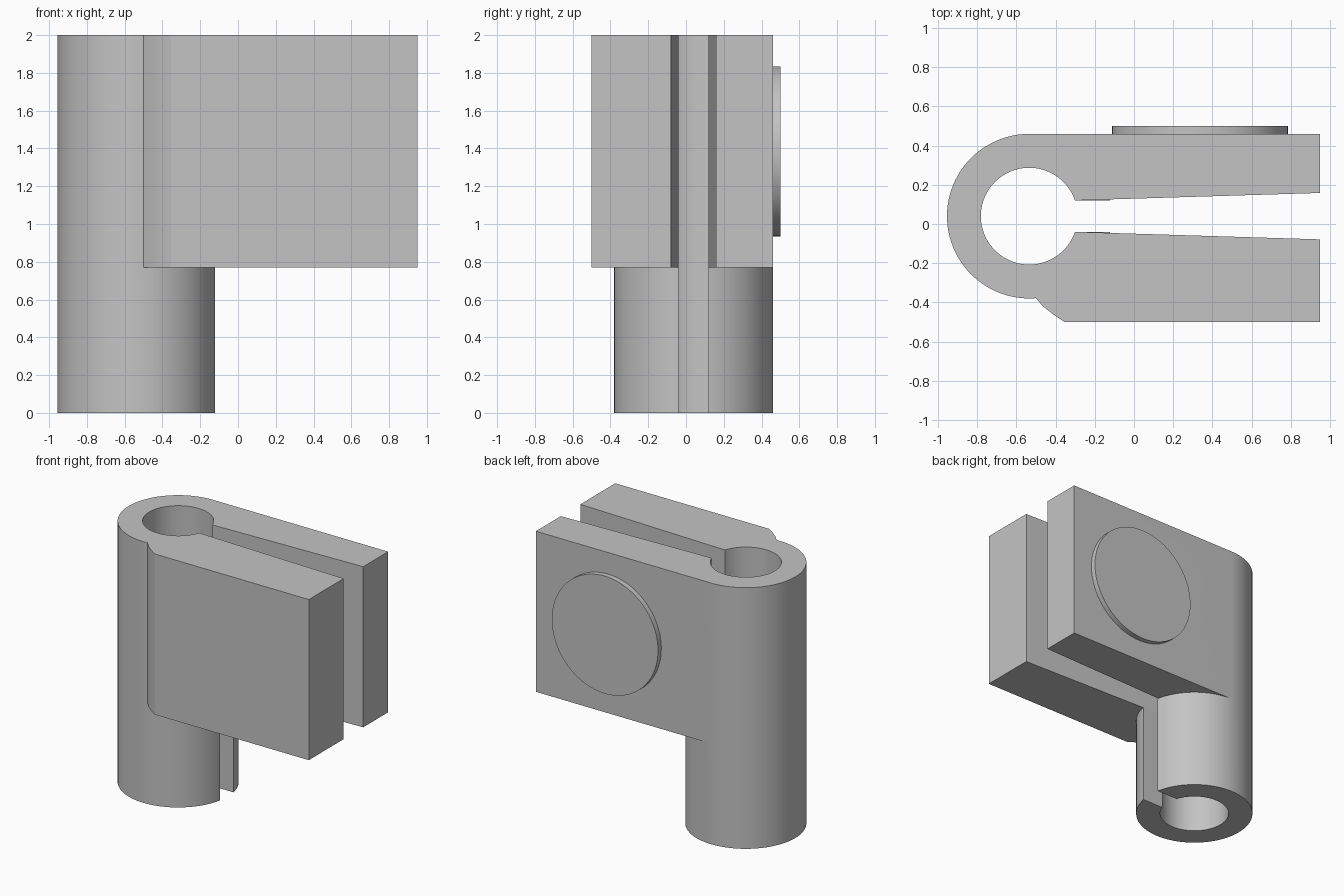
import bpy, bmesh, math
from mathutils import Matrix, Vector

if "Cube" in bpy.data.objects:
    bpy.data.objects.remove(bpy.data.objects["Cube"], do_unlink=True)

HEIGHT, JAW_BOTTOM = 2.0, 0.77
TUBE_X, TUBE_Y = -0.535, 0.04
BOLT_X, BOLT_Z = 0.337, 1.385

grey = bpy.data.materials.new("light grey")
grey.use_nodes = True
grey.diffuse_color = (0.55, 0.55, 0.55, 1)
grey.node_tree.nodes["Principled BSDF"].inputs["Base Color"].default_value = grey.diffuse_color


def circle(x, y, r, n, start=0.0):
    return [(x + r * math.cos(start + math.tau * i / n),
             y + r * math.sin(start + math.tau * i / n)) for i in range(n)]


def prism(name, outline, low, high, along_y=False):
    """Extrude an outline upward, or an x-z outline along y."""
    bm = bmesh.new()
    face = bm.faces.new([bm.verts.new((a, b, low)) for a, b in outline])
    top = bmesh.ops.extrude_face_region(bm, geom=[face])["geom"]
    bmesh.ops.translate(bm, vec=Vector((0, 0, high - low)),
                        verts=[v for v in top if isinstance(v, bmesh.types.BMVert)])
    if along_y:
        for v in bm.verts:
            v.co = (v.co.x, v.co.z, v.co.y)
    bmesh.ops.recalc_face_normals(bm, faces=bm.faces)
    mesh = bpy.data.meshes.new(name)
    bm.to_mesh(mesh)
    bm.free()
    mesh.materials.append(grey)
    obj = bpy.data.objects.new(name, mesh)
    bpy.context.collection.objects.link(obj)
    return obj


def combine(target, tool, operation):
    """Apply a boolean and discard the tool."""
    mod = target.modifiers.new(operation, "BOOLEAN")
    mod.operation, mod.solver, mod.object = operation, "EXACT", tool
    bpy.context.view_layer.objects.active = target
    bpy.ops.object.modifier_apply(modifier=mod.name)
    bpy.data.objects.remove(tool, do_unlink=True)


# Upright tube
clamp = prism("clamp_body", circle(TUBE_X, TUBE_Y, 0.42, 96), 0, HEIGHT)

# Jaw block, with a rounded shoulder where it meets the tube
jaw = [(TUBE_X, 0.46), (TUBE_X, TUBE_Y), (-0.5, TUBE_Y), (-0.5, -0.38), (-0.465, -0.42),
       (-0.415, -0.46), (-0.355, -0.5), (0.95, -0.5), (0.95, 0.46)]
combine(clamp, prism("jaw_block", jaw, JAW_BOTTOM, HEIGHT), "UNION")

# Raised round boss on the back
combine(clamp, prism("bolt_boss", circle(BOLT_X, BOLT_Z, 0.45, 96), 0.4, 0.5, True), "UNION")

# Bore, tube slot and tapering jaw gap
combine(clamp, prism("bore", circle(TUBE_X, TUBE_Y, 0.247, 96), -0.1, 2.1), "DIFFERENCE")
slot = [(TUBE_X, -0.04), (-0.05, -0.04), (-0.05, 0.12), (TUBE_X, 0.12)]
combine(clamp, prism("tube_slot", slot, -0.1, 2.1), "DIFFERENCE")
gap = [(-0.31, -0.04), (1.0, -0.08), (1.0, 0.16), (-0.31, 0.12)]
combine(clamp, prism("jaw_gap", gap, JAW_BOTTOM, 2.1), "DIFFERENCE")

# Bolt hole and hexagonal nut pocket
combine(clamp, prism("bolt_hole", circle(BOLT_X, BOLT_Z, 0.205, 64), -0.7, 0.7, True), "DIFFERENCE")
combine(clamp, prism("nut_pocket", circle(BOLT_X, BOLT_Z, 0.365, 6, math.pi / 2),
                     -0.7, -0.2, True), "DIFFERENCE")

# Smooth the curves, keep the machined edges crisp
bpy.ops.object.select_all(action="DESELECT")
clamp.select_set(True)
bpy.context.view_layer.objects.active = clamp
bpy.ops.object.shade_smooth_by_angle(angle=math.radians(25))
